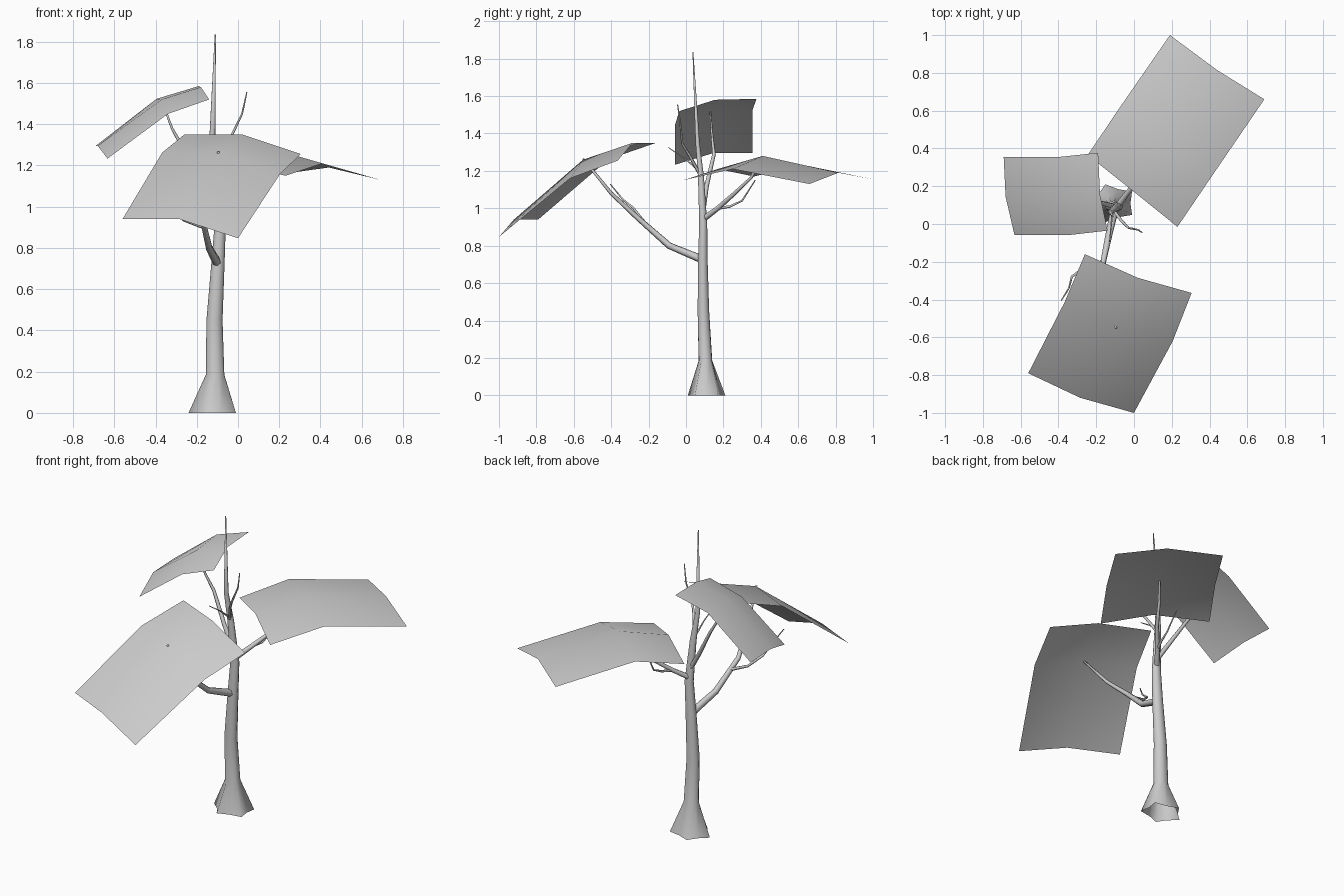
import bpy, bmesh, math
from mathutils import Vector


def finish(bm, name):
    mesh = bpy.data.meshes.new(name)
    bm.normal_update()
    bm.to_mesh(mesh)
    bm.free()
    mesh.polygons.foreach_set("use_smooth", [True] * len(mesh.polygons))
    obj = bpy.data.objects.new(name, mesh)
    bpy.context.collection.objects.link(obj)
    return obj


def bridge(bm, rings):
    for a, b in zip(rings, rings[1:]):
        n = len(a)
        for i in range(n):
            j = (i + 1) % n
            bm.faces.new((a[i], a[j], b[j], b[i]))


def limb(name, points, r0, r1, sides=6):
    """Tapered tube along a path, closed at the tip."""
    pts = [Vector(p) for p in points]
    bm = bmesh.new()
    rings = []
    for k, p in enumerate(pts):
        d = (pts[min(k + 1, len(pts) - 1)] - pts[max(k - 1, 0)]).normalized()
        u = d.cross(Vector((0.3, 0.2, 1)) if abs(d.z) < 0.9 else Vector((1, 0, 0))).normalized()
        if rings:
            u = (last - d * last.dot(d)).normalized()
        last = u
        v = d.cross(u)
        r = r0 + (r1 - r0) * k / (len(pts) - 1)
        rings.append([bm.verts.new(p + r * (math.cos(t) * u + math.sin(t) * v))
                      for t in (2 * math.pi * i / sides for i in range(sides))])
    bridge(bm, rings)
    bm.faces.new(rings[-1])
    return finish(bm, name)


def card(name, rows):
    """Bent 2 x 2 foliage sheet from three rows of three points."""
    bm = bmesh.new()
    g = [[bm.verts.new(p) for p in row] for row in rows]
    for i in range(2):
        for j in range(2):
            bm.faces.new((g[i][j], g[i + 1][j], g[i + 1][j + 1], g[i][j + 1]))
    bmesh.ops.recalc_face_normals(bm, faces=bm.faces)
    bm.normal_update()
    if sum(f.normal.z for f in bm.faces) < 0:
        bmesh.ops.reverse_faces(bm, faces=bm.faces)
    return finish(bm, name)


# Trunk: horizontal rings, flared into five root lobes at the ground
SIDES = 10
TRUNK = [  # x, y, z, radius, valley factor
    (-0.113, 0.11, 0.0, 0.127, 0.74), (-0.11, 0.104, 0.185, 0.046, 0.95),
    (-0.114, 0.093, 0.45, 0.039, 1), (-0.097, 0.09, 0.73, 0.032, 1),
    (-0.086, 0.092, 0.92, 0.027, 1), (-0.105, 0.08, 1.17, 0.02, 1),
    (-0.124, 0.062, 1.35, 0.014, 1), (-0.11, 0.037, 1.835, 0.003, 1)]
bm = bmesh.new()
rings = []
for x, y, z, r, valley in TRUNK:
    ring = []
    for i in range(SIDES):
        t = math.pi + 2 * math.pi * i / SIDES
        q = r * (valley if i % 2 else 1)
        ring.append(bm.verts.new((x + q * math.cos(t), y + 0.83 * q * math.sin(t), z)))
    rings.append(ring)
bridge(bm, rings)
bm.faces.new(rings[-1])
finish(bm, "trunk")

# Main branches, each carrying a foliage sheet
limb("front_branch", [(-0.1, 0.09, 0.725), (-0.14, -0.09, 0.80), (-0.175, -0.26, 0.95),
                      (-0.14, -0.4, 1.08), (-0.095, -0.55, 1.265)], 0.022, 0.006)
limb("back_branch", [(-0.09, 0.09, 0.94), (-0.03, 0.17, 1.0), (0.05, 0.26, 1.08),
                     (0.11, 0.35, 1.165), (0.15, 0.40, 1.27)], 0.017, 0.005)
limb("left_branch", [(-0.09, 0.09, 0.99), (-0.17, 0.11, 1.12), (-0.27, 0.15, 1.29),
                     (-0.32, 0.14, 1.38), (-0.37, 0.13, 1.515)], 0.015, 0.004)

# Bare twigs
limb("front_twig", [(-0.165, -0.2, 0.90), (-0.26, -0.23, 0.935), (-0.33, -0.28, 1.0),
                    (-0.345, -0.34, 1.05), (-0.385, -0.405, 1.13)], 0.010, 0.003, 5)
limb("back_twig", [(-0.03, 0.17, 1.0), (0.0, 0.235, 1.01), (0.01, 0.3, 1.04),
                   (0.0, 0.37, 1.15)], 0.009, 0.003, 5)
limb("top_twig", [(-0.11, 0.075, 1.18), (-0.07, 0.02, 1.28), (-0.03, -0.02, 1.345),
                  (0.02, -0.03, 1.45), (0.043, -0.045, 1.555)], 0.010, 0.003, 5)
limb("small_twig", [(-0.115, 0.07, 1.2), (-0.12, 0.0, 1.26), (-0.13, -0.095, 1.325)],
     0.006, 0.002, 5)

# Foliage sheets
card("front_foliage", [
    [(-0.26, -0.16, 1.35), (0.02, -0.285, 1.35), (0.305, -0.365, 1.255)],
    [(-0.368, -0.415, 1.262), (-0.09, -0.55, 1.26), (0.205, -0.62, 1.16)],
    [(-0.56, -0.79, 0.94), (-0.285, -0.92, 0.94), (0.0, -1.0, 0.847)]])
card("back_foliage", [
    [(-0.245, 0.365, 1.17), (0.0, 0.17, 1.21), (0.23, -0.015, 1.15)],
    [(-0.08, 0.61, 1.235), (0.165, 0.41, 1.28), (0.41, 0.25, 1.21)],
    [(0.19, 1.0, 1.155), (0.44, 0.815, 1.19), (0.69, 0.66, 1.13)]])
card("left_foliage", [
    [(-0.19, 0.377, 1.585), (-0.18, 0.155, 1.58), (-0.14, -0.035, 1.52)],
    [(-0.395, 0.355, 1.523), (-0.37, 0.13, 1.52), (-0.34, -0.058, 1.45)],
    [(-0.69, 0.355, 1.295), (-0.68, 0.145, 1.295), (-0.633, -0.058, 1.233)]])
